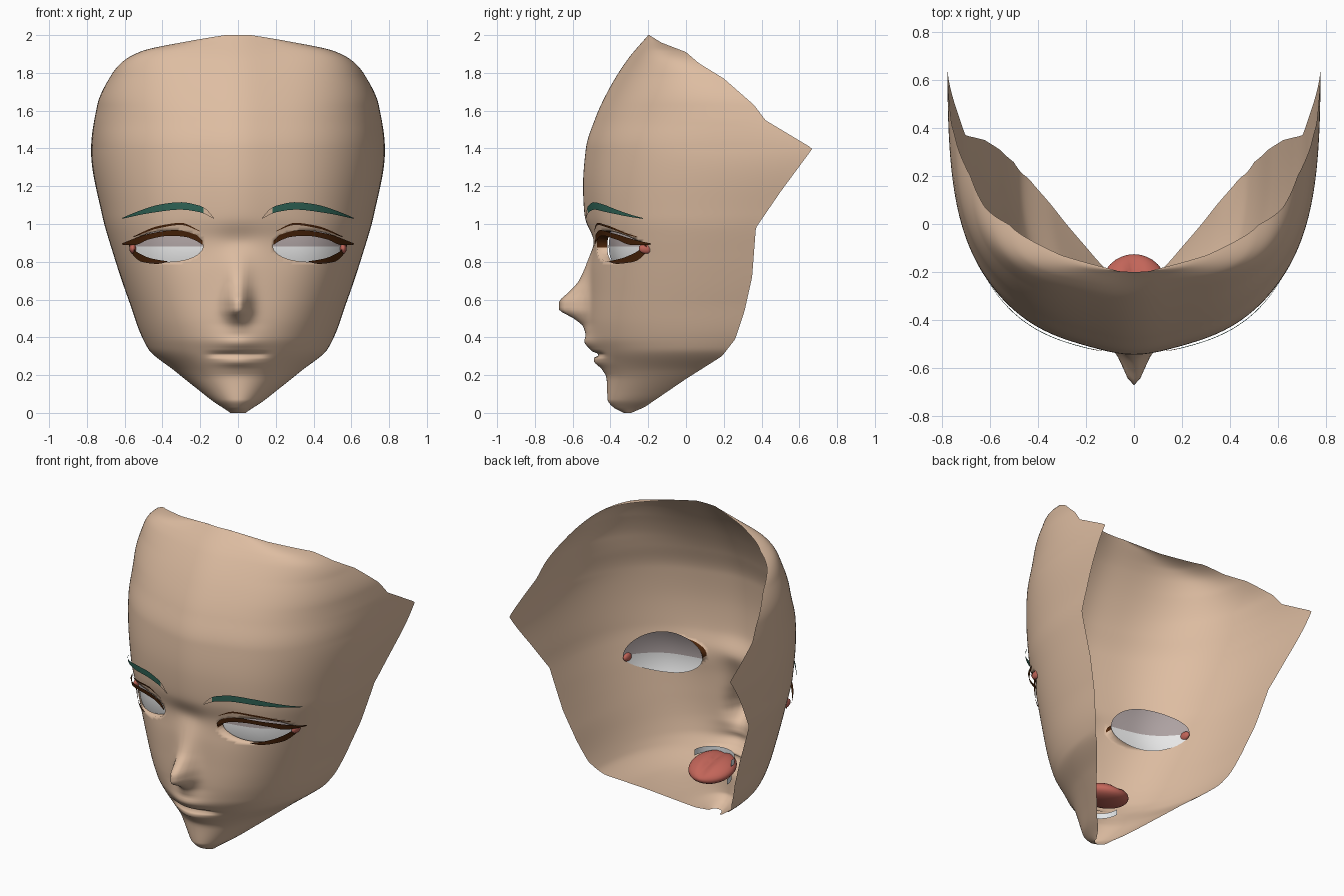
import bpy, bmesh, math
from mathutils import Vector

if "Cube" in bpy.data.objects:
    bpy.data.objects.remove(bpy.data.objects["Cube"])


def material(name, rgb):
    m = bpy.data.materials.new(name)
    m.diffuse_color = (*rgb, 1)
    m.use_nodes = True
    m.node_tree.nodes["Principled BSDF"].inputs["Base Color"].default_value = m.diffuse_color
    return m


SKIN = material("skin", (0.73, 0.51, 0.36))
WHITE = material("eye white", (0.86, 0.86, 0.86))
SHADE = material("eye upper grey", (0.42, 0.36, 0.36))
LASH = material("lash brown", (0.07, 0.018, 0.003))
BROW = material("brow green", (0.03, 0.13, 0.095))
RED = material("mouth red", (0.54, 0.13, 0.1))
TEETH = material("teeth white", (0.8, 0.83, 0.85))


def curve(*pts, smooth=True):
    """Monotone interpolation through (t, value) points."""
    def slope(i):
        return (pts[i + 1][1] - pts[i][1]) / (pts[i + 1][0] - pts[i][0])

    def tangent(i):
        if i == 0 or i == len(pts) - 1:
            return slope(0 if i == 0 else i - 1)
        a, b = slope(i - 1), slope(i)
        return 2 * a * b / (a + b) if a * b > 0 else 0.0

    def f(t):
        if t <= pts[0][0]:
            return pts[0][1]
        if t >= pts[-1][0]:
            return pts[-1][1]
        i = max(k for k in range(len(pts) - 1) if pts[k][0] <= t)
        h = pts[i + 1][0] - pts[i][0]
        u = (t - pts[i][0]) / h
        if not smooth:
            return pts[i][1] + u * (pts[i + 1][1] - pts[i][1])
        return ((1 + 2 * u) * (1 - u) ** 2 * pts[i][1] + u * (1 - u) ** 2 * h * tangent(i)
                + u * u * (3 - 2 * u) * pts[i + 1][1] + u * u * (u - 1) * h * tangent(i + 1))
    return f


# Face profiles by height: midline, half width, rear rim, slice centre, roundness, nose and lips
front = curve((0, -.33), (.03, -.385), (.07, -.415), (.175, -.42), (.25, -.445), (.32, -.475),
              (.4, -.507), (.5, -.515), (.65, -.512), (.8, -.51), (.92, -.52), (1.03, -.537),
              (1.2, -.545), (1.4, -.53), (1.56, -.48), (1.71, -.41), (1.87, -.31), (2, -.2))
width = curve((0, .04), (.016, .063), (.06, .13), (.12, .207), (.22, .332), (.34, .476), (.6, .58),
              (.84, .66), (1.05, .72), (1.39, .778), (1.63, .745), (1.79, .67), (1.86, .61),
              (1.915, .51), (1.97, .25), (2, .07))
rim = curve((0, -.29), (.03, -.22), (.18, 0), (.3, .19), (.39, .26), (.54, .31), (.72, .35), (.98, .37),
            (1.17, .5), (1.4, .67), (1.55, .42), (1.63, .36), (1.77, .2), (1.85, .07), (1.91, 0),
            (1.96, -.13), (2, -.195), smooth=False)
centre = curve((0, -.29), (.03, -.22), (.3, .18), (.54, .3), (.98, .37), (1.3, .43), (1.5, .4),
               (1.77, .18), (1.91, -.02), (2, -.195))
power = curve((0, 2), (.3, 2.1), (.6, 2.4), (.9, 2.5), (1.4, 2.35), (2, 2.3))
nose = curve((.41, 0), (.455, .025), (.5, .08), (.55, .158), (.585, .158), (.64, .108), (.7, .056),
             (.8, .017), (.9, 0))
lips = curve((.2, 0), (.235, .01), (.27, .033), (.294, .024), (.324, .022), (.37, .038), (.41, .022), (.47, 0))


def face_y(x, z):
    """Depth of the face surface at x, z."""
    x, n, yf, yc = abs(x), power(z), front(z), centre(z)
    r = min(x / width(z), 1.0)
    y = yc - (yc - yf) * max(1 - r ** n, 0) ** (1 / n)
    y -= nose(z) * math.exp(-(x / .06) ** 2)
    y -= lips(z) * math.exp(-(x / .12) ** 2)
    y += .04 * math.exp(-(x / .14) ** 4 - ((z - .309) / .009) ** 2)                  # mouth slit
    y += .03 * math.exp(-(x / .14) ** 2 - ((z - .91) / .08) ** 2)                    # nose bridge
    y += .03 * (1 - math.exp(-(x / .17) ** 2)) * max(1 - r * r, 0) * min(z, 1)       # flatter cheeks
    return y + .012 * math.exp(-((x - .25) / .12) ** 2 - ((z - .9) / .1) ** 2)       # eye socket


def on_face(x, z, lift):
    """Point lifted off the face along its outward normal."""
    e = .004
    n = Vector(((face_y(x + e, z) - face_y(x - e, z)) / (2 * e), -1,
                (face_y(x, z + e) - face_y(x, z - e)) / (2 * e))).normalized()
    return Vector((x, face_y(x, z), z)) + n * lift


def finish(name, bm, mats, rule=None):
    mesh = bpy.data.meshes.new(name)
    for f in bm.faces:
        f.smooth = True
        if rule:
            f.material_index = rule(f.calc_center_median())
    bm.to_mesh(mesh)
    bm.free()
    for m in mats:
        mesh.materials.append(m)
    obj = bpy.data.objects.new(name, mesh)
    bpy.context.collection.objects.link(obj)
    return obj


def grid(bm, rows):
    v = [[bm.verts.new(p) for p in row] for row in rows]
    for a, b in zip(v, v[1:]):
        for j in range(len(a) - 1):
            bm.faces.new((a[j], a[j + 1], b[j + 1], b[j]))


# Face shell: horizontal slices from rim to rim
EX, EZ, EA, EH = .37, .882, .185, .082   # eye opening


def eye_q(co):
    return ((abs(co.x) - EX) / EA) ** 2 + ((co.z - EZ) / EH) ** 2


def eye_depth(x):
    return .065 - .04 * (x - .18) / .38


N, M = 200, 60
rows = []
for i in range(N + 1):
    z = 1 - math.cos(math.pi * i / N)
    row = []
    for j in range(-M, M + 1):
        s = abs(j) / M
        x = width(z) * math.sin(s * math.pi / 2) ** (2 / power(z))
        row.append((math.copysign(x, j), face_y(x, z) + (rim(z) - centre(z)) * s ** 8, z))
    rows.append(row)
bm = bmesh.new()
grid(bm, rows)

# Eye openings: cut, snap to an ellipse, and turn the lid edge inward, dark along the top
bmesh.ops.delete(bm, geom=[f for f in bm.faces if eye_q(f.calc_center_median()) < 1], context='FACES')
edges = [e for e in bm.edges if e.is_boundary and all(eye_q(v.co) < 2 for v in e.verts)]
for v in {v for e in edges for v in e.verts}:
    k = 1 / math.sqrt(eye_q(v.co))
    x, z = EX + (abs(v.co.x) - EX) * k, EZ + (v.co.z - EZ) * k
    v.co = (math.copysign(x, v.co.x), face_y(x, z), z)
lid = bmesh.ops.extrude_edge_only(bm, edges=edges)["geom"]
for g in lid:
    if isinstance(g, bmesh.types.BMVert):
        x = abs(g.co.x)
        g.co.y = max(g.co.y, min(g.co.y + eye_depth(x), face_y(x, EZ) + eye_depth(x) - .01))
for g in lid:
    if isinstance(g, bmesh.types.BMFace):
        g.material_index = int(g.calc_center_median().z > EZ)
finish("face", bm, [SKIN, LASH])


def plate(name, x0, x1, top, bottom, place, mats, rule=None, cols=32, nrows=4):
    """Mirrored pair of thin plates between two curves; place(x, z) gives each point."""
    bm = bmesh.new()
    for side in (-1, 1):
        xs = [x0 + (x1 - x0) * (1 - math.cos(math.pi * j / cols)) / 2 for j in range(cols + 1)]
        pts = []
        for i in range(nrows + 1):
            row = []
            for x in xs[::side]:
                p = place(x, bottom(x) + (top(x) - bottom(x)) * i / nrows)
                row.append((side * p[0], p[1], p[2]))
            pts.append(row)
        grid(bm, pts)
    bmesh.ops.remove_doubles(bm, verts=bm.verts, dist=1e-5)
    finish(name, bm, mats, rule)


# Eyeballs: curved patches behind the openings, grey above and white below
def arc(height):
    return lambda x: EZ + height * math.sqrt(max(1 - ((x - EX) / .2) ** 2, 0))


def eyeball(x, z):
    return x, face_y(x, EZ) + eye_depth(x) + .02 * ((z - EZ) / .12) ** 2, z


plate("eyeball_upper", EX - .2, EX + .2, arc(.15), arc(0), eyeball, [SHADE], nrows=10)
plate("eyeball_lower", EX - .2, EX + .2, arc(0), arc(-.115), eyeball, [WHITE], nrows=10)

# Brows with a pale inner tail
plate("brows", .125, .598,
      curve((.125, 1.035), (.17, 1.083), (.2, 1.098), (.3, 1.116), (.4, 1.105), (.5, 1.075), (.598, 1.034)),
      curve((.125, 1.03), (.2, 1.064), (.3, 1.077), (.45, 1.06), (.598, 1.03)),
      lambda x, z: on_face(x, z, .012 + .02 * x * x), [BROW, SKIN], lambda c: int(abs(c.x) < .18))

# Upper lashes, lid creases and lower lashes
plate("upper_lashes", .185, .59,
      curve((.185, .91), (.22, .945), (.33, .97), (.46, .952), (.59, .904)),
      curve((.185, .89), (.22, .912), (.275, .933), (.355, .94), (.46, .922), (.53, .893), (.59, .897)),
      lambda x, z: on_face(x, z, .008 + .02 * max(0, (x - .3) / .3)), [LASH])
plate("lid_creases", .2, .55,
      curve((.2, .965), (.3, 1.007), (.42, .99), (.55, .936)),
      curve((.2, .962), (.3, .996), (.42, .978), (.55, .931)),
      lambda x, z: on_face(x, z, .005), [LASH], nrows=1)
plate("lower_lashes", .37, .57,
      curve((.37, .803), (.45, .818), (.52, .848), (.57, .892)),
      curve((.37, .8), (.42, .79), (.5, .8), (.555, .845), (.57, .885)),
      lambda x, z: on_face(x, z, .008), [LASH])


def ball(bm, mid, size):
    new = bmesh.ops.create_uvsphere(bm, u_segments=32, v_segments=16, radius=1)["verts"]
    for v in new:
        v.co = Vector(a * s + m for a, s, m in zip(v.co, size, mid))


# Red outer eye corners, half sunk through the face
bm = bmesh.new()
for side in (-1, 1):
    ball(bm, (side * .557, face_y(.557, .87) + .01, .87), (.018, .04, .027))
finish("eye_corners", bm, [RED])

# Tongue: flattened ball with a groove along the middle
bm = bmesh.new()
ball(bm, (0, -.268, .293), (.14, .142, .06))
for v in bm.verts:
    v.co.z -= .025 * math.exp(-(v.co.x / .03) ** 2) * max(v.co.z - .293, 0) / .06 + .2 * (v.co.y + .268)
finish("tongue", bm, [RED])

# Teeth: upper and lower curved bands behind the lips
for name, z0, z1, w in (("upper_teeth", .33, .368, .13), ("lower_teeth", .205, .24, .1)):
    bm = bmesh.new()
    arch = [math.pi * k / 24 for k in range(25)]
    grid(bm, [[(-w * math.cos(a), -.27 - .12 * math.sin(a), z) for a in arch] for z in (z0, z1)])
    finish(name, bm, [TEETH])
